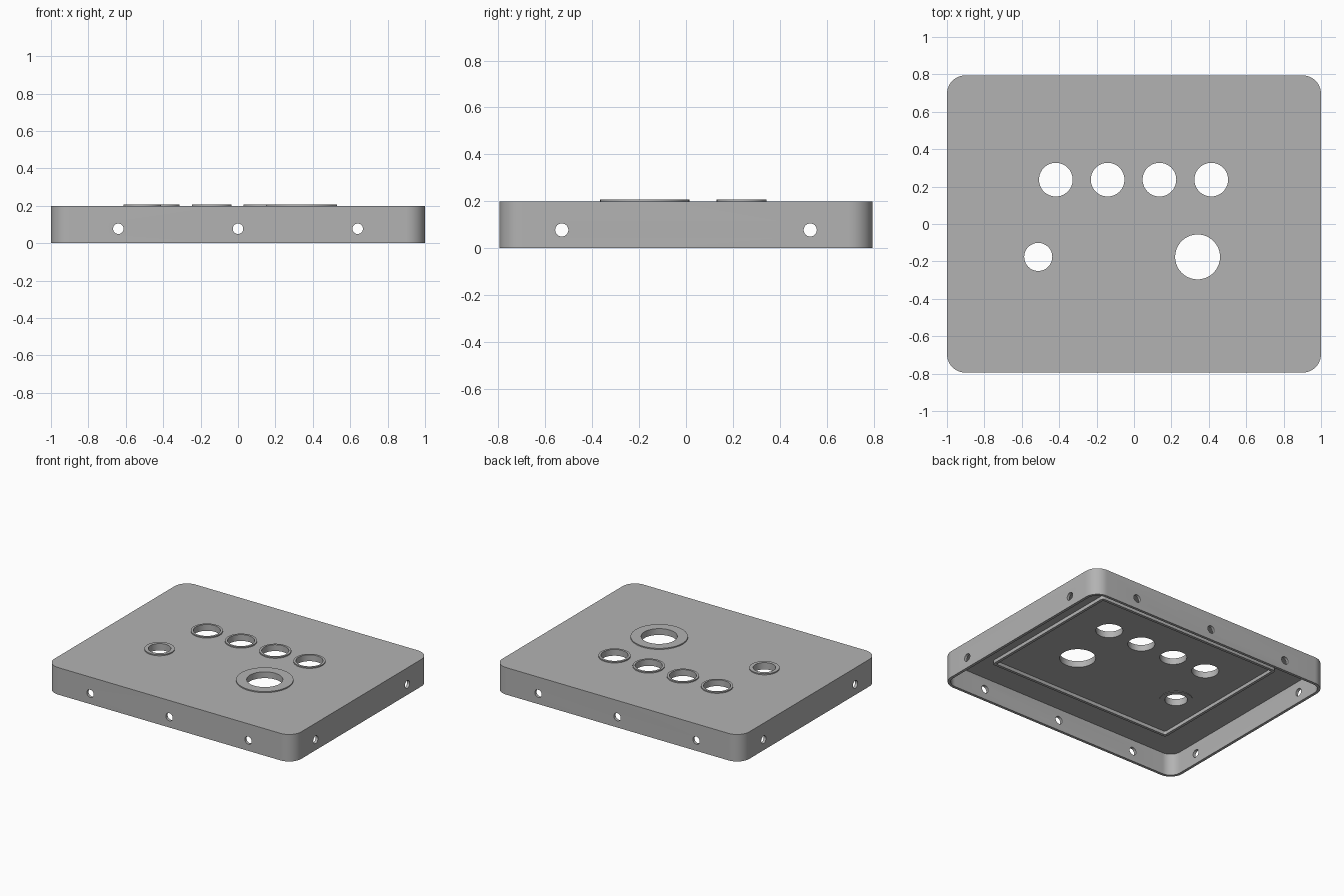
import bpy
import bmesh
from math import cos, sin, pi, radians

if "Cube" in bpy.data.objects:
    bpy.data.objects.remove(bpy.data.objects["Cube"])

grey = bpy.data.materials.new("light_grey")
grey.use_nodes = True
COLOUR = (0.45, 0.45, 0.45, 1)
grey.diffuse_color = COLOUR
grey.node_tree.nodes["Principled BSDF"].inputs["Base Color"].default_value = COLOUR

HX, HY, TOP, LID, WALL = 1.0, 0.795, 0.198, 0.16, 0.02


def rounded_rect(hx, hy, r, steps=12):
    """Outline of a rectangle with rounded corners."""
    pts = []
    for i, (sx, sy) in enumerate([(1, 1), (-1, 1), (-1, -1), (1, -1)]):
        for k in range(steps + 1):
            a = (i + k / steps) * pi / 2
            pts.append((sx * (hx - r) + r * cos(a), sy * (hy - r) + r * sin(a)))
    return pts


def circle(x, y, r, n=64):
    return [(x + r * cos(2 * pi * i / n), y + r * sin(2 * pi * i / n)) for i in range(n)]


def finish(bm, name):
    bmesh.ops.recalc_face_normals(bm, faces=bm.faces)
    mesh = bpy.data.meshes.new(name)
    bm.to_mesh(mesh)
    bm.free()
    mesh.materials.append(grey)
    obj = bpy.data.objects.new(name, mesh)
    bpy.context.collection.objects.link(obj)
    return obj


def smooth(obj):
    bpy.ops.object.select_all(action="DESELECT")
    obj.select_set(True)
    bpy.context.view_layer.objects.active = obj
    bpy.ops.object.shade_smooth_by_angle(angle=radians(30))


def prism(name, outline, z0, z1):
    bm = bmesh.new()
    low = [bm.verts.new((x, y, z0)) for x, y in outline]
    high = [bm.verts.new((x, y, z1)) for x, y in outline]
    n = len(low)
    for i in range(n):
        j = (i + 1) % n
        bm.faces.new((low[i], low[j], high[j], high[i]))
    bm.faces.new(low)
    bm.faces.new(high)
    return finish(bm, name)


def band(name, outer, inner, z0, z1):
    """Closed ring between two outlines with equal point counts."""
    bm = bmesh.new()
    loops = [[bm.verts.new((x, y, z)) for x, y in line]
             for line, z in ((outer, z0), (outer, z1), (inner, z1), (inner, z0))]
    n = len(outer)
    for a in range(4):
        p, q = loops[a], loops[(a + 1) % 4]
        for i in range(n):
            j = (i + 1) % n
            bm.faces.new((p[i], p[j], q[j], q[i]))
    obj = finish(bm, name)
    smooth(obj)
    return obj


def cut(obj, cutter):
    mod = obj.modifiers.new("cut", "BOOLEAN")
    mod.operation = "DIFFERENCE"
    mod.solver = "EXACT"
    mod.object = cutter
    bpy.context.view_layer.objects.active = obj
    bpy.ops.object.modifier_apply(modifier=mod.name)
    bpy.data.objects.remove(cutter)


# Cover: rounded block hollowed from below
cover = prism("cover", rounded_rect(HX, HY, 0.1), 0, TOP)
cut(cover, prism("hollow", rounded_rect(HX - WALL, HY - WALL, 0.08), -0.1, LID))

# Top openings: x, y, hole radius, collar radius
openings = [(x, 0.237, 0.09, 0.106) for x in (-0.418, -0.141, 0.136, 0.413)]
openings += [(0.34, -0.176, 0.12, 0.19), (-0.512, -0.176, 0.075, 0.1)]
for x, y, r, collar in openings:
    cut(cover, prism("opening", circle(x, y, r), 0.1, 0.3))
    band("opening_collar", circle(x, y, collar), circle(x, y, r), TOP, 0.206)

# Screw holes through opposite walls
for axis, offsets, length in (("X", (-0.64, 0, 0.64), HY), ("Y", (-0.53, 0.53), HX)):
    for d in offsets:
        rot = (pi / 2, 0, 0) if axis == "X" else (0, pi / 2, 0)
        loc = (d, 0, 0.077) if axis == "X" else (0, d, 0.077)
        bpy.ops.mesh.primitive_cylinder_add(vertices=32, radius=0.028, depth=2 * length + 0.2,
                                            location=loc, rotation=rot)
        cut(cover, bpy.context.object)
smooth(cover)

# Underside: sealing rib and a shallow boss round the small opening
band("sealing_rib", rounded_rect(0.75, 0.57, 0.02, 4), rounded_rect(0.73, 0.55, 0.01, 4), 0.135, LID)
band("small_boss", circle(-0.512, -0.176, 0.11), circle(-0.512, -0.176, 0.075), LID - 0.004, LID)
